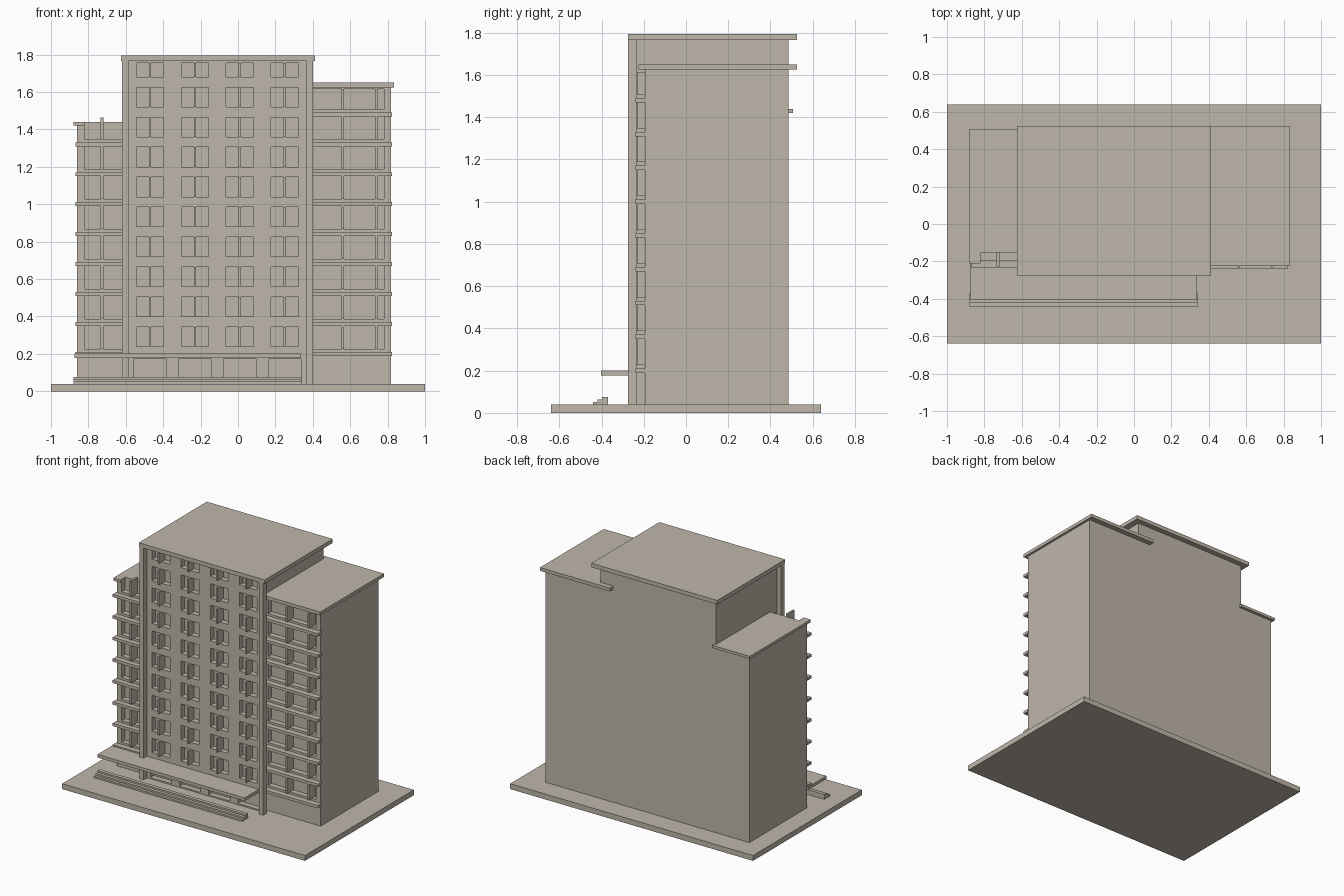
import bpy, bmesh

if "Cube" in bpy.data.objects:
    bpy.data.objects.remove(bpy.data.objects["Cube"])

stone = bpy.data.materials.new("warm_grey_concrete")
stone.diffuse_color = (0.52, 0.47, 0.40, 1)
stone.use_nodes = True
stone.node_tree.nodes["Principled BSDF"].inputs["Base Color"].default_value = stone.diffuse_color

FLOOR = 0.16  # storey height


def boxes(name, specs):
    """One object made of boxes given as (x0, x1, y0, y1, z0, z1)."""
    bm = bmesh.new()
    for x0, x1, y0, y1, z0, z1 in specs:
        geo = bmesh.ops.create_cube(bm, size=1)
        for v in geo["verts"]:
            v.co = ((x0 + x1) / 2 + v.co.x * (x1 - x0),
                    (y0 + y1) / 2 + v.co.y * (y1 - y0),
                    (z0 + z1) / 2 + v.co.z * (z1 - z0))
    mesh = bpy.data.meshes.new(name)
    bm.to_mesh(mesh)
    bm.free()
    mesh.materials.append(stone)
    obj = bpy.data.objects.new(name, mesh)
    bpy.context.collection.objects.link(obj)
    return obj


def cut(obj, specs):
    """Carve box-shaped recesses out of an object."""
    cutter = boxes(obj.name + "_cutter", specs)
    cutter.hide_render = True
    mod = obj.modifiers.new("recesses", "BOOLEAN")
    mod.operation = "DIFFERENCE"
    mod.solver = "EXACT"
    mod.object = cutter
    bpy.context.view_layer.update()
    dg = bpy.context.evaluated_depsgraph_get()
    mesh = bpy.data.meshes.new_from_object(obj.evaluated_get(dg))
    obj.modifiers.clear()
    obj.data = mesh
    bpy.data.objects.remove(cutter)


# Ground plinth
boxes("base_plate", [(-1, 1, -0.64, 0.64, 0, 0.04)])

# Central tower with window recesses and ground floor bays
tower = boxes("tower", [(-0.585, 0.365, -0.235, 0.485, 0.04, 1.765)])
columns = [-0.47 + 0.24 * i for i in range(4)]
window_z = [(0.24 + FLOOR * k, min(0.345 + FLOOR * k, 1.755)) for k in range(10)]
cut(tower, [(x - 0.073, x + 0.073, -0.30, -0.195, z0, z1)
            for x in columns for z0, z1 in window_z]
    + [(x - 0.0875, x + 0.0875, -0.30, -0.195, 0.05, 0.172) for x in columns])
boxes("window_fins", [(x - 0.006, x + 0.006, -0.265, -0.19, z0, z1)
                      for x in columns for z0, z1 in window_z])
boxes("corner_pillars", [(x, x + 0.035, -0.275, -0.235, 0.04, 1.765)
                         for x in (-0.62, 0.365)])
boxes("tower_roof", [(-0.625, 0.412, -0.275, 0.525, 1.765, 1.795)])

# Right wing with recessed balconies
right = boxes("right_wing", [(0.365, 0.818, -0.195, 0.485, 0.04, 1.625)])
right_z = [(0.227 + FLOOR * k, 0.35 + FLOOR * k) for k in range(9)]
right_z[-1] = (right_z[-1][0], 1.615)
cut(right, [(0.385, 0.78, -0.30, -0.155, z0, z1) for z0, z1 in right_z])
boxes("right_fins", [(x, x + 0.013, -0.232, -0.15, z0, z1)
                     for x in (0.553, 0.733) for z0, z1 in right_z])
boxes("right_ledges", [(0.366, 0.824, -0.238, -0.19, 0.19 + FLOOR * k, 0.211 + FLOOR * k)
                       for k in range(9)])
boxes("right_roof", [(0.26, 0.835, -0.225, 0.525, 1.625, 1.65)])

# Left wing, its top recess open through the roof
left = boxes("left_wing", [(-0.862, -0.585, -0.195, 0.485, 0.04, 1.42)])
left_z = [(0.227 + FLOOR * k, 0.35 + FLOOR * k) for k in range(8)]
left_z[-1] = (left_z[-1][0], 1.465)
cut(left, [(-0.822, -0.605, -0.30, -0.155, z0, z1) for z0, z1 in left_z])
boxes("left_fins", [(-0.735, -0.72, -0.228, -0.15, z0, z1) for z0, z1 in left_z])
boxes("left_ledges", [(-0.868, -0.586, -0.235, -0.19, 0.19 + FLOOR * k, 0.211 + FLOOR * k)
                      for k in range(8)])
left_roof = boxes("left_roof", [(-0.88, -0.57, -0.21, 0.507, 1.42, 1.44)])
cut(left_roof, [(-0.822, -0.50, -0.30, -0.155, 1.3, 1.5)])

# Entrance canopy and steps
boxes("canopy", [(-0.875, 0.337, -0.403, -0.19, 0.178, 0.201)])
boxes("entrance_steps", [(-0.88, 0.342, y, -0.37, 0.04 + 0.012 * i, 0.052 + 0.012 * i)
                         for i, y in enumerate((-0.44, -0.42, -0.397))])
